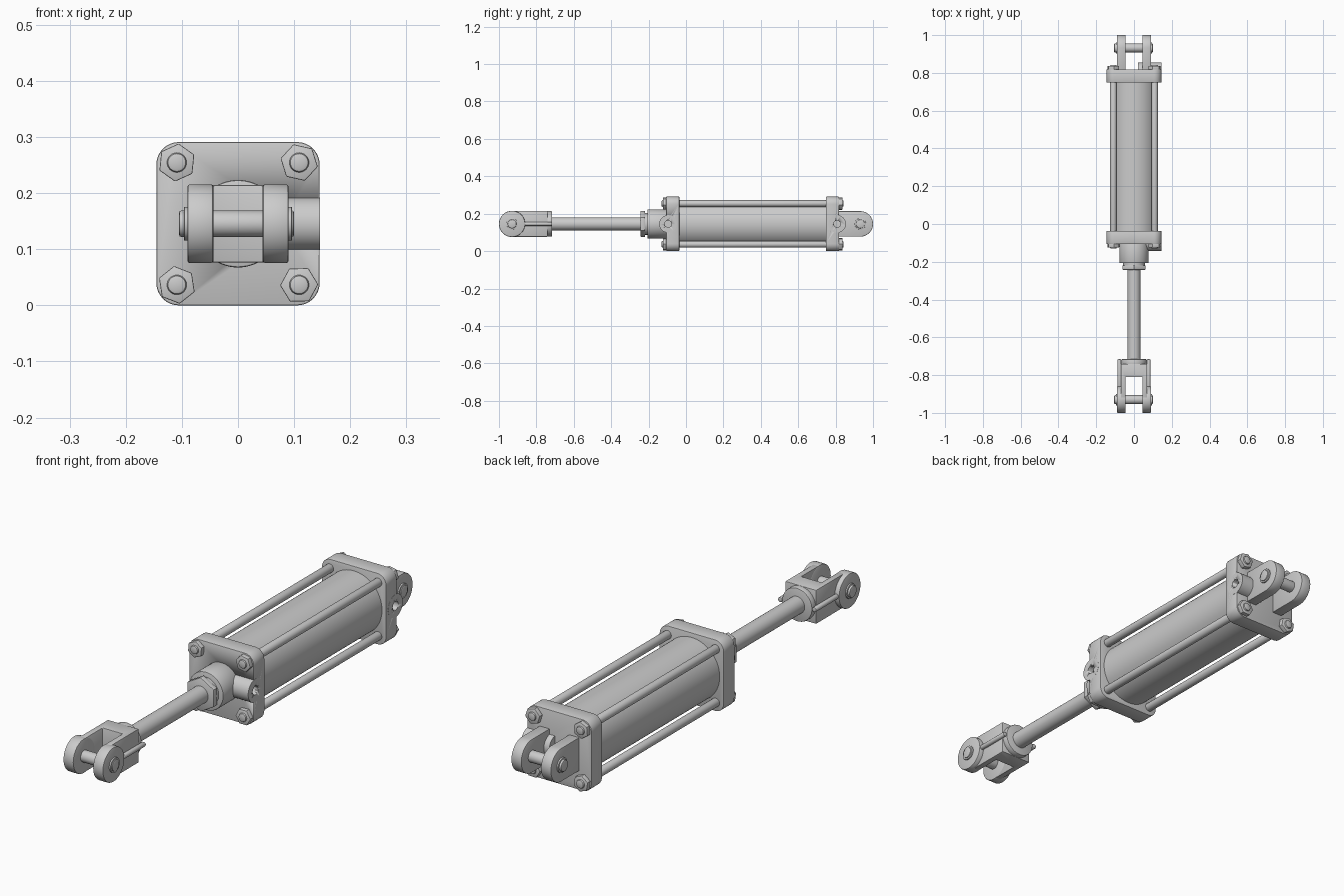
import bpy, bmesh, math
from mathutils import Matrix, Vector

if "Cube" in bpy.data.objects:
    bpy.data.objects.remove(bpy.data.objects["Cube"])

CZ = 0.1455  # height of the cylinder axis


def finish(name, bm, bevel=0.0, segs=2):
    bmesh.ops.recalc_face_normals(bm, faces=bm.faces)
    me = bpy.data.meshes.new(name)
    bm.to_mesh(me)
    bm.free()
    ob = bpy.data.objects.new(name, me)
    bpy.context.collection.objects.link(ob)
    bpy.context.view_layer.objects.active = ob
    ob.select_set(True)
    if bevel:
        m = ob.modifiers.new("bevel", 'BEVEL')
        m.width, m.segments, m.limit_method = bevel, segs, 'ANGLE'
        m.angle_limit = math.radians(40)
        bpy.ops.object.modifier_apply(modifier=m.name)
    bpy.ops.object.shade_smooth_by_angle(angle=math.radians(30))
    ob.select_set(False)
    return ob


def cyl(name, axis, a, b, u, z, r, segs=48, bevel=0.0, turn=0.0):
    """Cylinder from a to b along axis; u is its other horizontal coordinate."""
    bm = bmesh.new()
    mid = (a + b) / 2
    if axis == 'Y':
        rot, loc = Matrix.Rotation(math.pi / 2, 4, 'X'), (u, mid, z)
    else:
        rot, loc = Matrix.Rotation(math.pi / 2, 4, 'Y'), (mid, u, z)
    bmesh.ops.create_cone(bm, cap_ends=True, segments=segs, radius1=r, radius2=r, depth=abs(b - a),
                          matrix=Matrix.Translation(loc) @ rot @ Matrix.Rotation(turn, 4, 'Z'))
    return finish(name, bm, bevel)


def prism(name, pts, vec, bevel=0.0):
    bm = bmesh.new()
    f = bm.faces.new([bm.verts.new(p) for p in pts])
    ext = bmesh.ops.extrude_face_region(bm, geom=[f])
    bmesh.ops.translate(bm, vec=Vector(vec), verts=[v for v in ext['geom'] if isinstance(v, bmesh.types.BMVert)])
    return finish(name, bm, bevel)


def end_plate(name, y0, y1, half=0.1455, r=0.04):
    pts = []
    for k, (sx, sz) in enumerate([(1, 1), (-1, 1), (-1, -1), (1, -1)]):
        for i in range(9):
            t = math.pi / 2 * (k + i / 8)
            pts.append((sx * (half - r) + r * math.cos(t), y0, CZ + sz * (half - r) + r * math.sin(t)))
    return prism(name, pts, (0, y1 - y0, 0), 0.003)


def cut(objs, cutter):
    for ob in objs:
        bpy.context.view_layer.objects.active = ob
        m = ob.modifiers.new("hole", 'BOOLEAN')
        m.operation, m.object, m.solver = 'DIFFERENCE', cutter, 'EXACT'
        bpy.ops.object.modifier_apply(modifier=m.name)
    bpy.data.objects.remove(cutter)


# Barrel and end plates
cyl("barrel", 'Y', -0.04, 0.75, 0, CZ, 0.127, 96)
front_plate = end_plate("front_plate", -0.106, -0.036)
rear_plate = end_plate("rear_plate", 0.748, 0.818)

# Ports with blind holes on the right side
for name, plate, y in (("front_port", front_plate, -0.096), ("rear_port", rear_plate, 0.808)):
    boss = cyl(name, 'X', 0.02, 0.146, y, CZ, 0.047)
    cut([boss, plate], cyl("port_cutter", 'X', 0.085, 0.2, y, CZ, 0.018, 32))

# Tie rods with nuts and rounded ends
for i, (sx, sz) in enumerate([(-1, -1), (1, -1), (-1, 1), (1, 1)]):
    x, z = sx * 0.109, CZ + sz * 0.109
    cyl("tie_rod", 'Y', -0.131, 0.843, x, z, 0.0175, 32, 0.006)
    for y0, y1 in ((-0.124, -0.1), (0.812, 0.836)):
        cyl("tie_rod_nut", 'Y', y0, y1, x, z, 0.034, 6, 0.002, turn=0.15 + 0.4 * i)

# Gland, wiper ring, hex nut and piston rod
cyl("gland", 'Y', -0.207, -0.1, 0, CZ, 0.078, 64, 0.004)
cyl("gland_neck", 'Y', -0.225, -0.2, 0, CZ, 0.058)
cyl("gland_hex", 'Y', -0.243, -0.219, 0, CZ, 0.07, 6, 0.003)
cyl("piston_rod", 'Y', -0.76, -0.2, 0, CZ, 0.035)

# Front clevis: forked block, round eyes, side ribs and collar
fork = [(-0.07, -0.74), (0.07, -0.74), (0.07, -0.93), (0.045, -0.93),
        (0.045, -0.81), (-0.045, -0.81), (-0.045, -0.93), (-0.07, -0.93)]
prism("clevis_fork", [(x, y, CZ - 0.069) for x, y in fork], (0, 0, 0.138), 0.003)
cyl("clevis_collar", 'Y', -0.75, -0.716, 0, CZ, 0.068, 64, 0.004)
for s in (-1, 1):
    cyl("clevis_eye", 'X', s * 0.044, s * 0.09, -0.93, CZ, 0.07, 64, 0.004)
    cyl("clevis_rib", 'Y', -0.9, -0.716, s * 0.077, CZ, 0.01, 20, 0.004)

# Rear clevis lugs with rounded ends
for s in (-1, 1):
    r, yc = 0.068, 0.932
    arc = [(s * 0.044, yc + r * math.cos(t), CZ + r * math.sin(t))
           for t in (math.pi * (i / 32 - 0.5) for i in range(33))]
    prism("rear_lug", arc + [(s * 0.044, 0.81, CZ + r), (s * 0.044, 0.81, CZ - r)], (s * 0.046, 0, 0), 0.003)

# Clevis pins with retaining rings
for y in (-0.93, 0.932):
    cyl("clevis_pin", 'X', -0.105, 0.1, y, CZ, 0.0235, 40, 0.004)
    for s in (-1, 1):
        cyl("pin_ring", 'X', s * 0.088, s * 0.096, y, CZ, 0.03, 40, 0.001)
